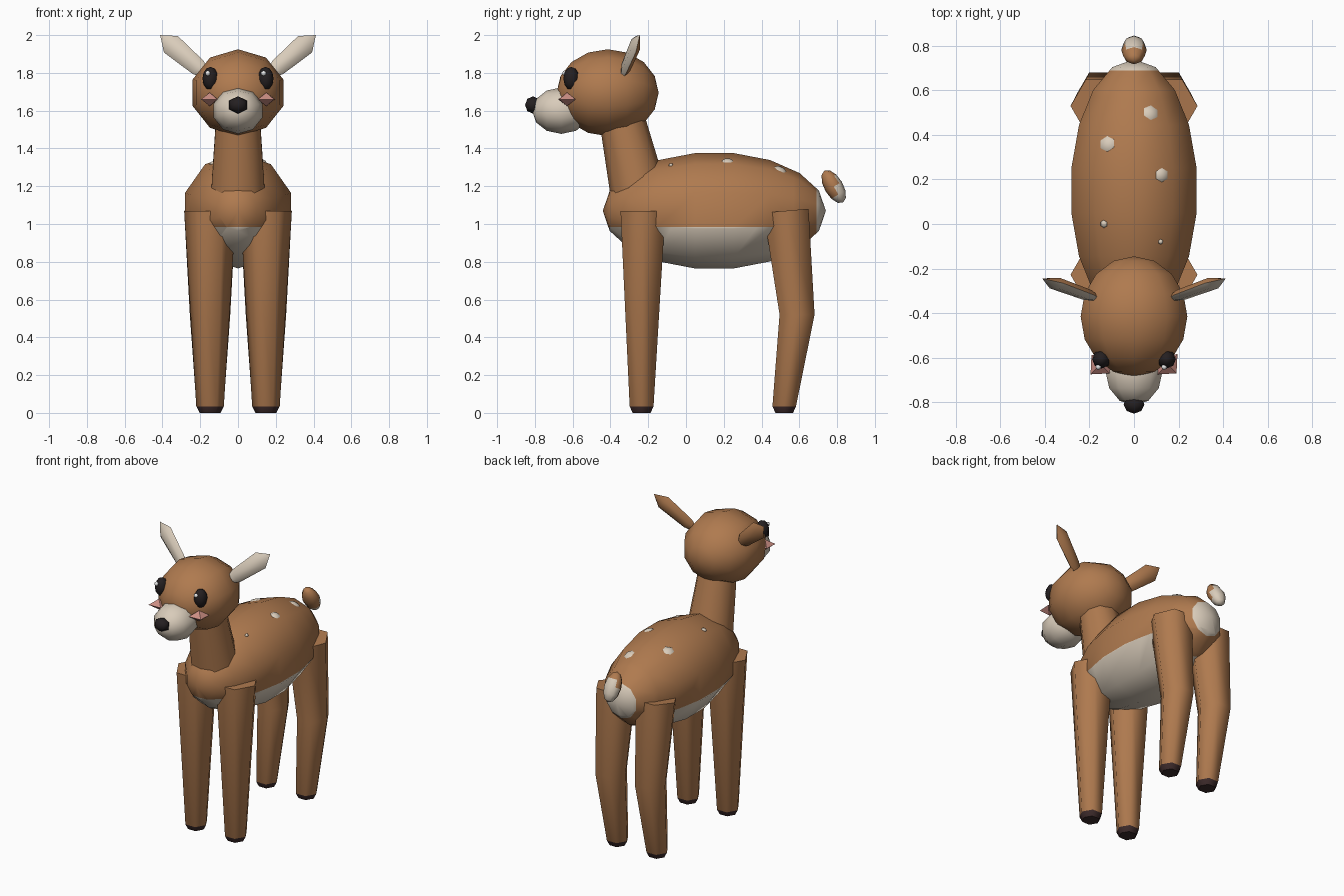
import bpy, bmesh, math
from mathutils import Vector, Matrix
from mathutils.bvhtree import BVHTree

if "Cube" in bpy.data.objects:
    bpy.data.objects.remove(bpy.data.objects["Cube"])

X, Y, Z = Vector((1, 0, 0)), Vector((0, 1, 0)), Vector((0, 0, 1))


def mat(name, rgb):
    m = bpy.data.materials.new(name)
    m.diffuse_color = (*rgb, 1)
    m.use_nodes = True
    m.node_tree.nodes["Principled BSDF"].inputs["Base Color"].default_value = m.diffuse_color
    return m


BROWN = mat("fawn_brown", (0.43, 0.195, 0.078))
CREAM = mat("cream", (0.69, 0.60, 0.49))
BLACK = mat("black", (0.018, 0.014, 0.015))
PINK = mat("blush_pink", (0.60, 0.27, 0.23))
HOOF = mat("hoof_dark", (0.045, 0.023, 0.023))
WHITE = mat("eye_white", (0.85, 0.85, 0.85))


def loft(name, rings, u, v, n, mats, rule=None, cuts=(), angle=65):
    """Skin n-sided rings of (centre, radius_u, radius_v); radius 0 makes a pole."""
    bm = bmesh.new()
    loops = []
    for c, ru, rv in rings:
        c = Vector(c)
        if ru < 1e-6:
            loops.append([bm.verts.new(c)])
        else:
            loops.append([bm.verts.new(c + u * ru * math.cos(2 * math.pi * k / n)
                                       + v * rv * math.sin(2 * math.pi * k / n)) for k in range(n)])
    for a, b in zip(loops, loops[1:]):
        for k in range(n):
            j = (k + 1) % n
            quad = [a[k % len(a)], a[j % len(a)], b[j % len(b)], b[k % len(b)]]
            bm.faces.new(list(dict.fromkeys(quad)))
    for end in (loops[0], loops[-1]):
        if len(end) > 2:
            bm.faces.new(end)
    bmesh.ops.recalc_face_normals(bm, faces=bm.faces)
    for co, no in cuts:
        bmesh.ops.bisect_plane(bm, geom=bm.verts[:] + bm.edges[:] + bm.faces[:],
                               plane_co=co, plane_no=no)
    bm.normal_update()
    if rule:
        for f in bm.faces:
            f.material_index = rule(f.calc_center_median(), f.normal)
    me = bpy.data.meshes.new(name)
    bm.to_mesh(me)
    bm.free()
    ob = bpy.data.objects.new(name, me)
    bpy.context.collection.objects.link(ob)
    for m in mats:
        me.materials.append(m)
    bpy.ops.object.select_all(action='DESELECT')
    ob.select_set(True)
    bpy.context.view_layer.objects.active = ob
    bpy.ops.object.shade_smooth_by_angle(angle=math.radians(angle))
    return ob


def ball(name, centre, radii, mats, n=10, rows=8, u=Z, v=X, axis=Y, **kw):
    """Ellipsoid with poles along axis; radii are along u, v and axis."""
    rings = []
    for i in range(rows + 1):
        t = math.pi * i / rows
        s = math.sin(t) if 0 < i < rows else 0
        rings.append((Vector(centre) - axis * radii[2] * math.cos(t), radii[0] * s, radii[1] * s))
    return loft(name, rings, u, v, n, mats, **kw)


# Body with pale belly and rump
def body_rule(c, no):
    return int((c.z < 0.983 and c.y < 0.57) or c.y > 0.69)


body = ball("body", (0, 0.15, 1.07), (0.31, 0.30, 0.59), [BROWN, CREAM], rows=9, rule=body_rule,
            cuts=[((0, 0, 0.983), Z), ((0, 0.57, 0), Y), ((0, 0.69, 0), Y)])

# Back spots, laid on the body surface
tree = BVHTree.FromPolygons([v.co for v in body.data.vertices],
                            [p.vertices[:] for p in body.data.polygons])
for i, (x, y, r) in enumerate([(0.075, 0.50, 0.036), (-0.12, 0.36, 0.036), (0.125, 0.22, 0.032),
                               (-0.135, 0.0, 0.018), (0.12, -0.08, 0.012)]):
    p, no, _, _ = tree.ray_cast(Vector((x, y, 3)), -Z)
    su = no.cross(X).normalized()
    ball(f"back_spot_{i + 1}", p, (r, r, 0.011), [CREAM], n=6, rows=4,
         u=su, v=no.cross(su), axis=no)

# Neck
axis = Vector((0, -0.09, 0.40)).normalized()
loft("neck", [((0, -0.25, 1.16), 0.15, 0.15), ((0, -0.34, 1.56), 0.12, 0.122)],
     axis.cross(X), X, 10, [BROWN])

# Head, muzzle, nose
ball("head", (0, -0.415, 1.695), (0.23, 0.252, 0.27), [BROWN])
ball("muzzle", (0, -0.66, 1.60), (0.123, 0.135, 0.155), [CREAM], rows=6)
ball("nose", (0, -0.81, 1.63), (0.046, 0.054, 0.042), [BLACK], n=6, rows=4)

# Tail, pale on the rear side
t_axis = Vector((0, 0.50, -0.86)).normalized()
ball("tail", (0, 0.782, 1.198), (0.05, 0.057, 0.098), [BROWN, CREAM], n=8, rows=6,
     u=t_axis.cross(X), v=X, axis=t_axis,
     rule=lambda c, no: int(c.y + 0.15 * (1.2 - c.z) > 0.79 and c.z < 1.25))


# Legs with dark hooves
def leg(name, s, joints):
    rings = [((s * 0.148, y, z), r, r) for y, z, r in joints]
    ob = loft(name, rings, X, Y, 6, [BROWN, HOOF], rule=lambda c, no: int(c.z < 0.035))
    return ob


for s, side in ((-1, "left"), (1, "right")):
    leg("front_leg_" + side, s, [(-0.228, 1.07, 0.137), (-0.235, 0.035, 0.073), (-0.235, 0.0, 0.055)])
    hind = leg("hind_leg_" + side, s, [(0.53, 1.07, 0.137), (0.588, 0.52, 0.107),
                                       (0.52, 0.035, 0.072), (0.52, 0.0, 0.054)])
    for v in hind.data.vertices:          # tilted top of the thigh
        if v.co.z > 1.0:
            v.co.z += 0.09 * (v.co.y - 0.53)

    # Ears, pale on the front
    base, tip = Vector((s * 0.165, -0.335, 1.79)), Vector((s * 0.412, -0.245, 2.0))
    along = (tip - base).normalized()
    wide = along.cross(Y).normalized()
    thick = along.cross(wide)
    loft("ear_" + side, [(base.lerp(tip, t), a, b) for t, a, b in
                         ((0, 0.02, 0.012), (0.18, 0.045, 0.026), (0.77, 0.057, 0.028), (1, 0, 0))],
         wide, thick, 6, [BROWN, CREAM], rule=lambda c, no: int(no.y < -0.1))

    # Eyes, highlights, cheeks
    ball("eye_" + side, (s * 0.146, -0.607, 1.77), (0.064, 0.042, 0.044), [BLACK], n=8, rows=6,
         u=X * 0.66, v=Y, axis=Z * 1.4)
    ball("eye_highlight_" + side, (s * 0.148 - 0.012, -0.642, 1.798), (0.015, 0.015, 0.013),
         [WHITE], n=6, rows=4)
    d = Vector((1, 1, 0)).normalized()
    ball("cheek_" + side, (s * 0.15, -0.63, 1.66), (0.064, 0.058, 0.036), [PINK], n=4, rows=2,
         u=d, v=Z.cross(d), axis=Z, angle=30)
